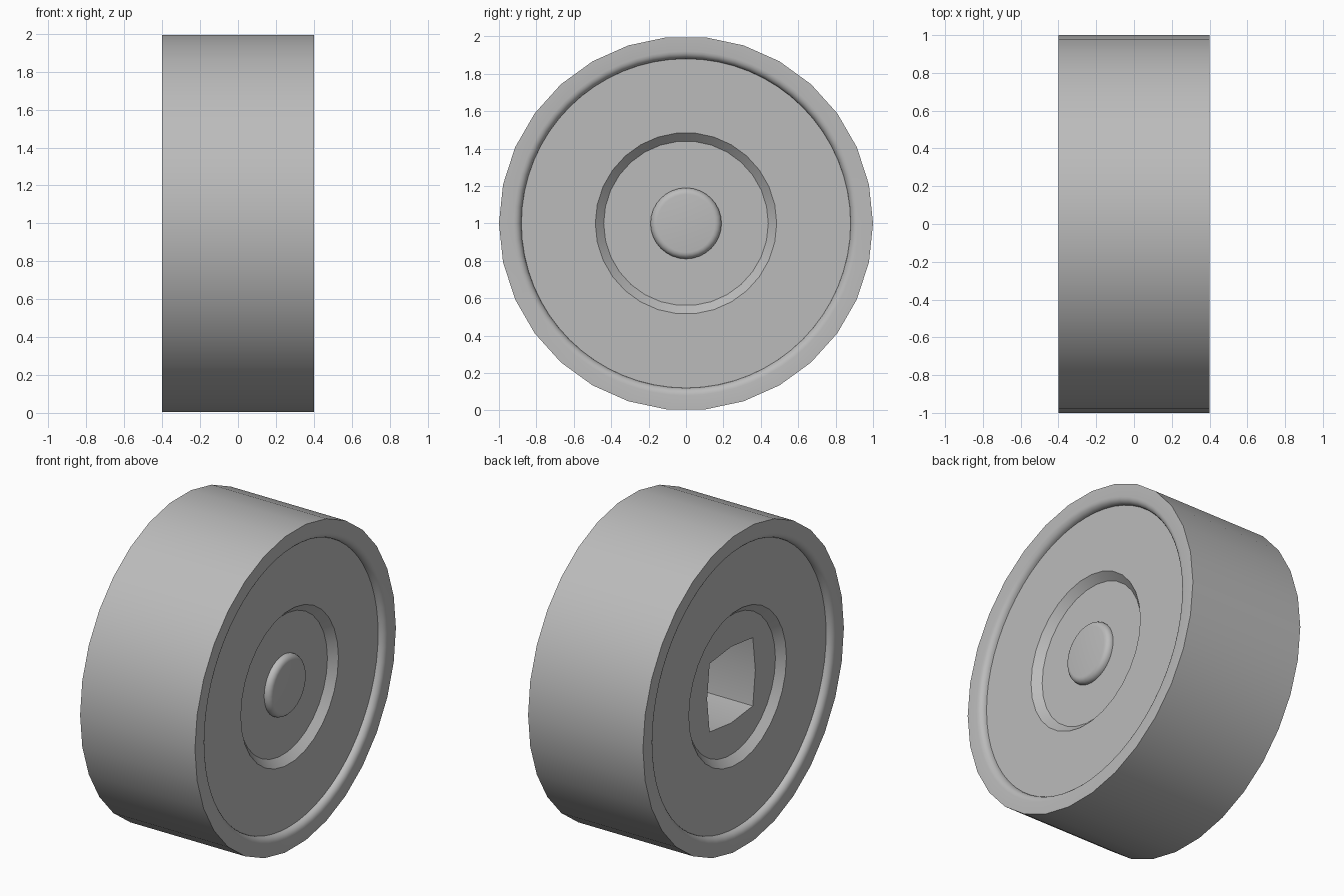
import bpy, bmesh
from math import sin, cos, pi, atan2, tau

cube = bpy.data.objects.get("Cube")
if cube:
    bpy.data.objects.remove(cube)

grey = bpy.data.materials.new("wheel grey")
grey.use_nodes = True
colour = (0.5, 0.5, 0.5, 1)
grey.diffuse_color = colour
grey.node_tree.nodes["Principled BSDF"].inputs["Base Color"].default_value = colour

bm = bmesh.new()
HUB_SIDES, RIM_SIDES, TREAD_SIDES = 30, 64, 30


def ring(x, r, n, turn=0.0):
    """Circle of n vertices around the axle."""
    return [bm.verts.new((x, r * cos(tau * i / n + turn), 1 + r * sin(tau * i / n + turn)))
            for i in range(n)]


def angle(v):
    a = atan2(v.co.z - 1, v.co.y) % tau
    return 0.0 if a > tau - 1e-4 else a


def bridge(a, b):
    """Join two loops by angle, even when their counts differ."""
    a, b = sorted(a, key=angle), sorted(b, key=angle)
    i = j = 0
    while i < len(a) or j < len(b):
        na = angle(a[i + 1]) if i + 1 < len(a) else tau + angle(a[0]) if i < len(a) else 99
        nb = angle(b[j + 1]) if j + 1 < len(b) else tau + angle(b[0]) if j < len(b) else 99
        pa, pb = a[i % len(a)], b[j % len(b)]
        qa, qb = a[(i + 1) % len(a)], b[(j + 1) % len(b)]
        if abs(na - nb) < 1e-3:
            bm.faces.new((pa, qa, qb, pb))
            i, j = i + 1, j + 1
        elif na < nb:
            bm.faces.new((pa, qa, pb))
            i += 1
        else:
            bm.faces.new((pa, qb, pb))
            j += 1


def chain(loops):
    for a, b in zip(loops, loops[1:]):
        bridge(a, b)


def fillet(s, x, r, size, n, steps=5):
    """Rounded edge from the flat at x, dropping inward or outward by size."""
    return [ring(s * (x - abs(size) * (1 - cos(t))), r + size * sin(t), n)
            for t in (pi / 2 * k / steps for k in range(steps + 1))]


def side(s):
    """Rim, rounded lip, flat disc and hub recess of one side."""
    tread = ring(s * 0.4, 1.0, TREAD_SIDES)
    lip = fillet(s, 0.4, 0.92, -0.04, RIM_SIDES)
    opening = ring(s * 0.36, 0.485, HUB_SIDES)
    floor = ring(s * 0.315, 0.44, HUB_SIDES)
    chain([tread] + lip + [opening, floor])
    return tread, floor


right_tread, right_floor = side(1)
left_tread, left_floor = side(-1)
bridge(right_tread, left_tread)

# Axle button with a rounded edge
button = fillet(1, 0.355, 0.155, 0.035, 32)
chain([right_floor, ring(0.315, 0.19, 32)] + button[::-1])
bm.faces.new(button[0])

# Square axle socket with slightly bowed sides
def socket(x, h=0.215, bow=0.025):
    out = []
    for k in range(4):
        c, s = round(cos(k * pi / 2)), round(sin(k * pi / 2))
        for u, v in ((h + bow, 0), (h, h)):
            out.append(bm.verts.new((x, u * c - v * s, 1 + u * s + v * c)))
    return out


mouth, end = socket(-0.315), socket(0.2)
chain([left_floor, mouth, end])
bm.faces.new(end)

bmesh.ops.remove_doubles(bm, verts=bm.verts, dist=1e-5)
bmesh.ops.recalc_face_normals(bm, faces=bm.faces)
mesh = bpy.data.meshes.new("wheel")
bm.to_mesh(mesh)
bm.free()
mesh.materials.append(grey)
wheel = bpy.data.objects.new("wheel", mesh)
bpy.context.collection.objects.link(wheel)

bpy.ops.object.select_all(action="DESELECT")
wheel.select_set(True)
bpy.context.view_layer.objects.active = wheel
bpy.ops.object.shade_smooth_by_angle(angle=pi / 6)
